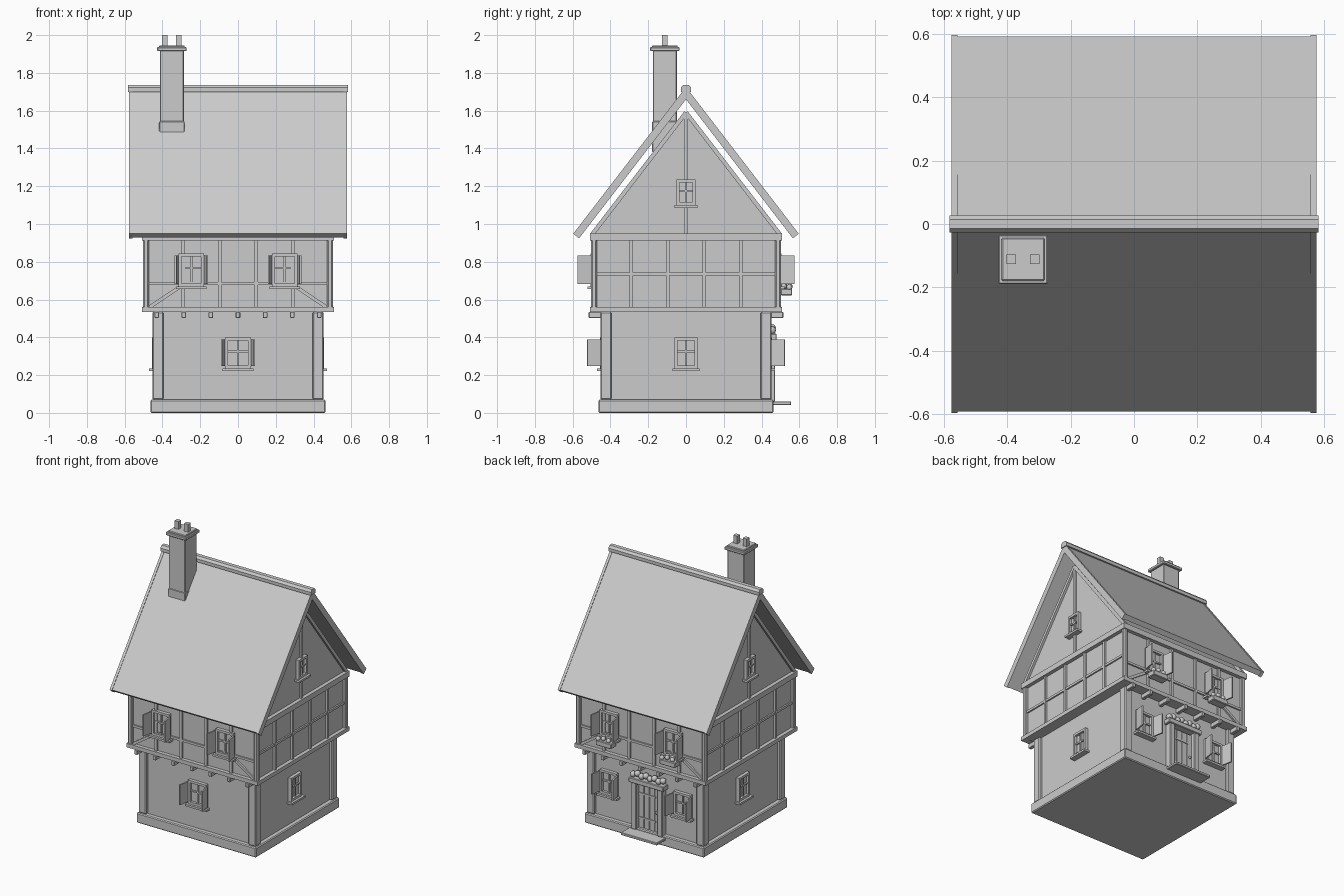
import bpy, bmesh
from math import atan2, hypot, pi, radians
from mathutils import Matrix, Vector

if "Cube" in bpy.data.objects:
    bpy.data.objects.remove(bpy.data.objects["Cube"])

FRONT, RIGHT, BACK, LEFT = range(4)
T = Matrix.Translation


def turn(side):
    return Matrix.Rotation(side * pi / 2, 4, 'Z')


def finish(name, bm, bevel=0, smooth=False):
    bmesh.ops.recalc_face_normals(bm, faces=bm.faces)
    me = bpy.data.meshes.new(name)
    bm.to_mesh(me)
    bm.free()
    ob = bpy.data.objects.new(name, me)
    bpy.context.collection.objects.link(ob)
    if bevel:
        m = ob.modifiers.new("bevel", 'BEVEL')
        m.width, m.segments = bevel, 1
    if smooth:
        for p in me.polygons:
            p.use_smooth = True
    return ob


# u runs along a wall, d is the distance outwards from the house centre
def box(bm, u, d, z, side=FRONT, spin=0):
    c = Vector(((u[0] + u[1]) / 2, -(d[0] + d[1]) / 2, (z[0] + z[1]) / 2))
    s = Matrix.Diagonal((u[1] - u[0], d[1] - d[0], z[1] - z[0], 1))
    hinge = Vector((c.x, -d[0], c.z))
    r = T(hinge) @ Matrix.Rotation(spin, 4, 'Z') @ T(-hinge)
    bmesh.ops.create_cube(bm, size=1, matrix=turn(side) @ r @ T(c) @ s)


def beam(bm, a, b, d, w, side):
    du, dz = b[0] - a[0], b[1] - a[1]
    m = T(((a[0] + b[0]) / 2, -(d[0] + d[1]) / 2, (a[1] + b[1]) / 2))
    m = m @ Matrix.Rotation(-atan2(dz, du), 4, 'Y')
    m = m @ Matrix.Diagonal((hypot(du, dz), d[1] - d[0], w, 1))
    bmesh.ops.create_cube(bm, size=1, matrix=turn(side) @ m)


def prism(bm, pts, x0, x1):
    f = bm.faces.new([bm.verts.new((x0, y, z)) for y, z in pts])
    ext = bmesh.ops.extrude_face_region(bm, geom=[f])["geom"]
    vs = [v for v in ext if isinstance(v, bmesh.types.BMVert)]
    bmesh.ops.translate(bm, verts=vs, vec=(x1 - x0, 0, 0))


def ball(bm, u, d, z, r, side):
    bmesh.ops.create_uvsphere(bm, u_segments=10, v_segments=6, radius=r,
                              matrix=turn(side) @ T((u, -d, z)))


def window(name, side, u, wall, z0, z1, hw, shutters=False, flowers=False):
    bm = bmesh.new()
    t, d = 0.016, (wall - 0.01, wall + 0.024)
    for s in (-1, 1):
        e = sorted((u + s * hw, u + s * (hw - t)))
        box(bm, e, d, (z0, z1), side)
    box(bm, (u - hw, u + hw), d, (z1 - t, z1), side)
    box(bm, (u - hw, u + hw), d, (z0, z0 + t), side)
    box(bm, (u - hw, u + hw), (wall - 0.01, wall + 0.006), (z0, z1), side)
    zm = z0 + (z1 - z0) * 0.55
    box(bm, (u - 0.005, u + 0.005), (wall, wall + 0.016), (z0, z1), side)
    box(bm, (u - hw, u + hw), (wall, wall + 0.016), (zm - 0.005, zm + 0.005), side)
    box(bm, (u - hw - 0.012, u + hw + 0.012), (wall, wall + 0.04), (z0 - 0.014, z0), side)
    finish(name, bm)
    if shutters:
        bm = bmesh.new()
        for s in (-1, 1):
            h = u + s * (hw + 0.003)
            box(bm, (h - 0.005, h + 0.005), (wall + 0.018, wall + 0.094),
                (z0 + 0.012, z1 - 0.012), side, s * radians(10))
        finish(name + "_shutters", bm)
    if flowers:
        bm = bmesh.new()
        box(bm, (u - 0.06, u + 0.06), (wall + 0.02, wall + 0.08), (z0 - 0.048, z0 - 0.012), side)
        finish(name + "_planter", bm, 0.004)
        bm = bmesh.new()
        for i in range(6):
            ball(bm, u - 0.05 + i * 0.02, wall + 0.05 + 0.015 * (-1) ** i,
                 z0 - 0.006 + 0.005 * (i % 3), 0.016, side)
        finish(name + "_flowers", bm, smooth=True)


# Masonry base, ground floor and upper floor
for name, h, z in (("plinth", 0.463, (0, 0.07)), ("ground_floor", 0.43, (0.06, 0.54)),
                   ("upper_floor", 0.482, (0.535, 0.945))):
    bm = bmesh.new()
    box(bm, (-h, h), (-h, h), z)
    finish(name, bm, 0.006 if name == "plinth" else 0)

# Gable attic
bm = bmesh.new()
prism(bm, [(-0.49, 0.94), (0.49, 0.94), (0, 1.585)], -0.482, 0.482)
finish("attic_gables", bm)

# Corner posts on both floors
bm = bmesh.new()
for sx in (-1, 1):
    for sy in (-1, 1):
        for c, w, z in ((0.424, 0.029, (0.07, 0.535)), (0.487, 0.015, (0.54, 0.93))):
            box(bm, (sx * c - w, sx * c + w), (sy * c - w, sy * c + w), z)
finish("corner_posts", bm, 0.006)

# Timber framing of the upper floor
bm = bmesh.new()
for side in range(4):
    box(bm, (-0.508, 0.508), (0.47, 0.508), (0.533, 0.56), side)
    box(bm, (-0.508, 0.508), (0.47, 0.508), (0.912, 0.95), side)
    zr = 0.685 if side in (FRONT, BACK) else 0.735
    box(bm, (-0.48, 0.48), (0.475, 0.492), (zr - 0.008, zr + 0.008), side)
    for u in (-0.29, -0.097, 0.097, 0.29):
        box(bm, (u - 0.009, u + 0.009), (0.475, 0.495), (0.555, 0.92), side)
    if side in (FRONT, BACK):
        for s in (-1, 1):
            beam(bm, (s * 0.475, 0.555), (s * 0.295, 0.675), (0.475, 0.494), 0.018, side)
finish("timber_frame", bm)

# Joist ends below the overhang
bm = bmesh.new()
for side in (FRONT, BACK):
    for i in range(-3, 4):
        u = i * 0.1433
        box(bm, (u - 0.012, u + 0.012), (0.42, 0.515), (0.503, 0.535), side)
finish("joist_ends", bm, 0.003)

# Gable rafters and king posts
bm = bmesh.new()
for side in (LEFT, RIGHT):
    for s in (-1, 1):
        beam(bm, (s * 0.497, 0.945), (0, 1.59), (0.475, 0.498), 0.022, side)
    box(bm, (-0.01, 0.01), (0.475, 0.496), (0.94, 1.09), side)
    box(bm, (-0.01, 0.01), (0.475, 0.496), (1.23, 1.57), side)
finish("gable_timbers", bm)

# Roof, bargeboards and ridge
def chevron(o):
    half = [(0.592 + o, 0.951 - o * 0.5), (0.566, 0.929 - o)]
    return [half[0], (0, 1.72 + o), (-half[0][0], half[0][1]),
            (-half[1][0], half[1][1]), (0, 1.665 - o), half[1]]


bm = bmesh.new()
prism(bm, chevron(0), -0.566, 0.566)
finish("roof", bm)
bm = bmesh.new()
for s in (-1, 1):
    prism(bm, chevron(0.005), s * 0.558, s * 0.576)
finish("bargeboards", bm)
bm = bmesh.new()
prism(bm, [(-0.027, 1.70), (0.027, 1.70), (0.027, 1.722), (0.014, 1.737),
           (-0.014, 1.737), (-0.027, 1.722)], -0.582, 0.582)
finish("ridge_cap", bm)

# Chimney
cx, cd = -0.35, 0.112
for name, h, z in (("chimney_stack", 0.064, (1.36, 1.92)), ("chimney_collar", 0.067, (1.38, 1.545)),
                   ("chimney_cap", 0.078, (1.915, 1.937)), ("chimney_top", 0.068, (1.93, 1.946))):
    bm = bmesh.new()
    box(bm, (cx - h, cx + h), (cd - h, cd + h), z)
    finish(name, bm, 0.004)
bm = bmesh.new()
for s in (-1, 1):
    u = cx + s * 0.037
    box(bm, (u - 0.015, u + 0.015), (cd - 0.015, cd + 0.015), (1.94, 2.0))
finish("chimney_pots", bm)

# Windows
window("front_window", FRONT, 0, 0.43, 0.235, 0.40, 0.07, True)
for n, s in (("a", -1), ("b", 1)):
    window("front_upper_window_" + n, FRONT, s * 0.247, 0.482, 0.67, 0.845, 0.068, True)
    window("back_upper_window_" + n, BACK, s * 0.247, 0.482, 0.67, 0.845, 0.068, True, True)
    window("back_window_" + n, BACK, s * 0.285, 0.43, 0.235, 0.40, 0.065, True)
for n, side in (("right", RIGHT), ("left", LEFT)):
    window(n + "_window", side, 0, 0.43, 0.235, 0.40, 0.06)
    window(n + "_gable_window", side, 0, 0.482, 1.10, 1.235, 0.05)

# Back door with frame, step and garland
du = 0.025
bm = bmesh.new()
for i in range(4):
    u = du - 0.084 + i * 0.042
    box(bm, (u + 0.001, u + 0.041), (0.42, 0.44), (0.06, 0.38), BACK)
finish("door_planks", bm, 0.002)
bm = bmesh.new()
for z in (0.14, 0.31):
    box(bm, (du - 0.08, du + 0.05), (0.435, 0.445), (z - 0.006, z + 0.006), BACK)
ball(bm, du + 0.062, 0.448, 0.21, 0.01, BACK)
finish("door_fittings", bm)
bm = bmesh.new()
for s in (-1, 1):
    u = du + s * 0.1
    box(bm, (u - 0.02, u + 0.02), (0.42, 0.472), (0.06, 0.39), BACK)
box(bm, (du - 0.135, du + 0.135), (0.42, 0.48), (0.385, 0.42), BACK)
finish("door_frame", bm, 0.004)
bm = bmesh.new()
box(bm, (du - 0.14, du + 0.14), (0.44, 0.557), (0.042, 0.06), BACK)
finish("door_step", bm, 0.003)
bm = bmesh.new()
for i in range(8):
    ball(bm, du - 0.115 + i * 0.033, 0.455, 0.437 + 0.012 * (i % 2), 0.021, BACK)
finish("door_garland", bm, smooth=True)
